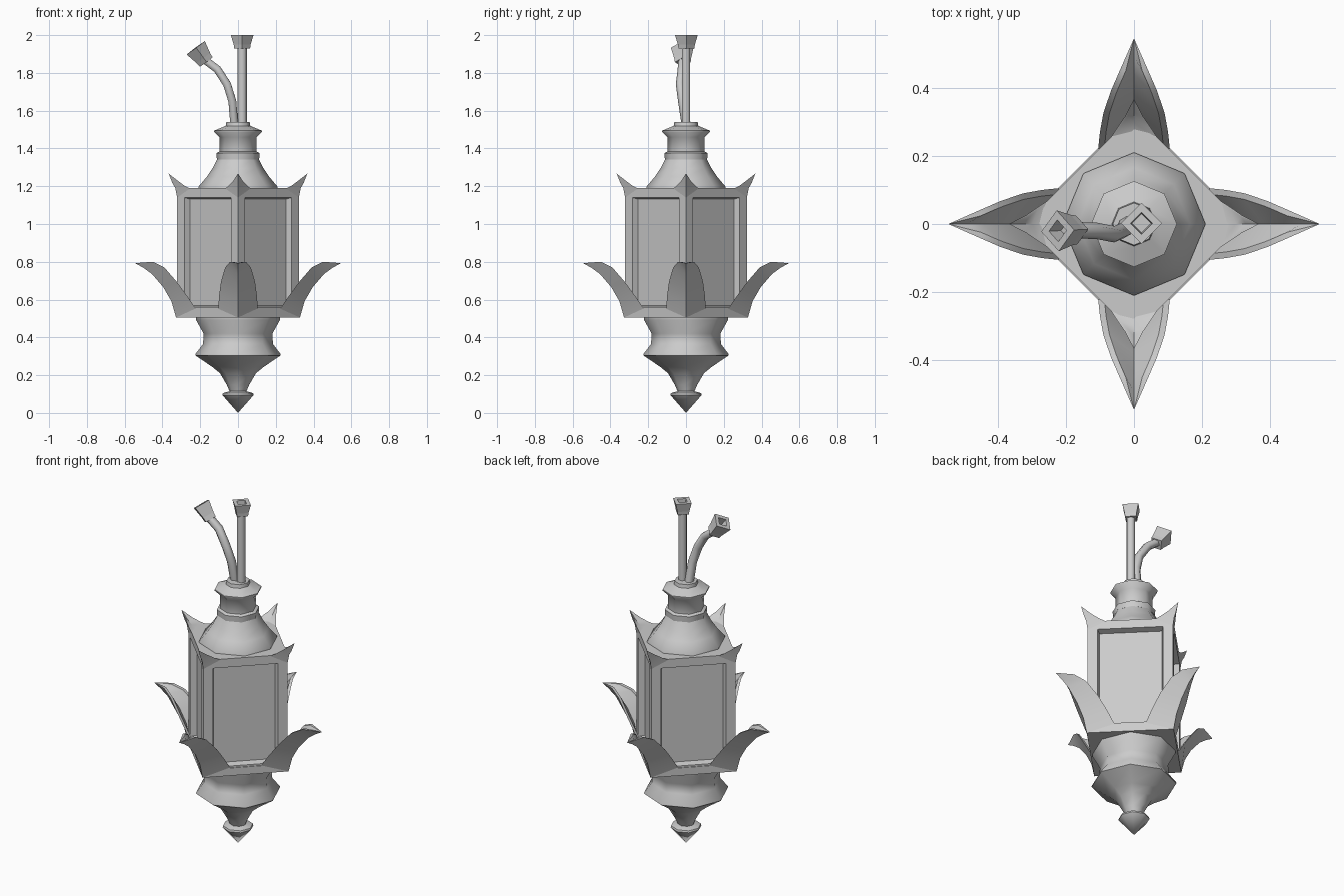
import bpy, bmesh
from math import pi, cos, sin, radians
from mathutils import Vector, Matrix

if "Cube" in bpy.data.objects:
    bpy.data.objects.remove(bpy.data.objects["Cube"])


def finish(name, bm, smooth=None):
    bmesh.ops.remove_doubles(bm, verts=bm.verts, dist=1e-5)
    bmesh.ops.recalc_face_normals(bm, faces=bm.faces)
    me = bpy.data.meshes.new(name)
    bm.to_mesh(me)
    bm.free()
    ob = bpy.data.objects.new(name, me)
    bpy.context.collection.objects.link(ob)
    if smooth:
        bpy.ops.object.select_all(action='DESELECT')
        ob.select_set(True)
        bpy.context.view_layer.objects.active = ob
        bpy.ops.object.shade_smooth_by_angle(angle=radians(smooth))
    return ob


def bridge(bm, rings):
    for a, b in zip(rings, rings[1:]):
        n = len(a)
        for i in range(n):
            bm.faces.new((a[i], a[(i + 1) % n], b[(i + 1) % n], b[i]))


def lathe(name, profile, sides, matrix=Matrix(), smooth=None):
    bm = bmesh.new()
    rings = [[bm.verts.new(matrix @ Vector((r * cos(2 * pi * i / sides),
                                            r * sin(2 * pi * i / sides), z)))
              for i in range(sides)] for r, z in profile]
    bridge(bm, rings)
    bmesh.ops.dissolve_degenerate(bm, dist=1e-6, edges=bm.edges)
    return finish(name, bm, smooth)


def corner_leaves(name, rows, tip, t):
    """Folded leaf on each of the four corners; row = edge, outer ridge, inner ridge."""
    for k in range(4):
        rot = Matrix.Rotation(k * pi / 2, 3, 'Z')
        bm = bmesh.new()
        rings = []
        for (ex, ey, ez), (ox, oz), (ix, iz) in rows:
            pts = [(ex, ey, ez), (ox, 0, oz), (ex, -ey, ez),
                   (ex, t - ey, ez), (ix, 0, iz), (ex, ey - t, ez)]
            rings.append([bm.verts.new(rot @ Vector(p)) for p in pts])
        bridge(bm, rings)
        top = bm.verts.new(rot @ Vector(tip))
        last = rings[-1]
        for i in range(6):
            bm.faces.new((last[i], last[(i + 1) % 6], top))
        finish(f"{name}_{k + 1}", bm, 35)


def tube(name, points, radius):
    cu = bpy.data.curves.new(name, 'CURVE')
    cu.dimensions = '3D'
    cu.bevel_depth = radius
    cu.bevel_resolution = 1
    sp = cu.splines.new('POLY')
    sp.points.add(len(points) - 1)
    for p, co in zip(sp.points, points):
        p.co = (*co, 1)
    sp.use_smooth = True
    bpy.context.collection.objects.link(bpy.data.objects.new(name, cu))


# Lower turned pendant
lathe("pendant", [(0, 0), (.083, .095), (.08, .105), (.045, .115), (.06, .15),
                  (.095, .21), (.135, .243), (.226, .305), (.226, .311),
                  (.185, .365), (.182, .42), (.222, .492), (.222, .507), (0, .507)],
      8, smooth=50)

# Square lamp body with recessed panels, corners on the axes
body = bmesh.new()
R, Z0, Z1 = .322, .52, 1.19
rings = [[body.verts.new((R * cos(i * pi / 2), R * sin(i * pi / 2), z)) for i in range(4)]
         for z in (Z0, Z1)]
bridge(body, rings)
sides = list(body.faces)
body.faces.new(rings[0])
body.faces.new(rings[1])
bmesh.ops.recalc_face_normals(body, faces=body.faces)
bmesh.ops.inset_individual(body, faces=sides, thickness=.075)
for f in sides:
    for v in f.verts:
        v.co.z = 1.14 if v.co.z > .9 else .56
bmesh.ops.inset_individual(body, faces=sides, thickness=.012, depth=-.035)
finish("lamp_body", body)

# Bottom frame
lathe("base_frame", [(0, .505), (.328, .505), (.328, .55), (.29, .55), (.27, .53), (0, .53)], 4)

# Big outward-curling leaves
corner_leaves("leaf", [
    ((.222, .105, .55), (.328, .505), (.31, .53)),
    ((.27, .100, .62), (.352, .59), (.335, .61)),
    ((.325, .090, .695), (.395, .665), (.378, .685)),
    ((.39, .068, .77), (.455, .735), (.44, .755)),
    ((.45, .042, .80), (.50, .768), (.49, .782)),
], (.545, 0, .793), .018)

# Small upswept points at the top corners
corner_leaves("corner_point", [
    ((.255, .067, 1.188), (.322, 1.14), (.27, 1.188)),
    ((.282, .050, 1.202), (.332, 1.19), (.298, 1.195)),
    ((.315, .027, 1.226), (.348, 1.218), (.328, 1.222)),
], (.367, 0, 1.267), .006)

# Roof, collar, neck and cap
lathe("roof", [(0, 1.18), (.21, 1.18), (.21, 1.197), (.165, 1.25), (.135, 1.295),
               (.11, 1.345), (0, 1.345)], 8, smooth=50)
lathe("collar", [(0, 1.342), (.112, 1.342), (.114, 1.375), (.1, 1.383), (0, 1.383)], 8, smooth=50)
lathe("neck", [(0, 1.375), (.098, 1.375), (.098, 1.46), (.126, 1.487), (.126, 1.494),
               (.065, 1.52), (.062, 1.54), (0, 1.54)], 8, smooth=50)

# Cables with open square-ended connectors
tube("straight_cable", [(.022, 0, 1.53), (.022, 0, 1.95)], .025)
tube("bent_cable", [(-.02, 0, 1.53), (-.03, -.018, 1.65), (-.058, -.03, 1.74),
                    (-.11, -.02, 1.82), (-.18, -.018, 1.872)], .024)
plug = [(0, 0), (.042, 0), (.045, .02), (.06, .07), (.032, .07), (.028, .03), (0, .03)]
lathe("straight_connector", plug, 4, Matrix.Translation((.022, .002, 1.93)))
aim = Vector((-.058, -.003, .079)).to_track_quat('Z', 'Y').to_matrix().to_4x4()
lathe("bent_connector", [(r, z * 1.35) for r, z in plug], 4,
      Matrix.Translation((-.168, -.017, 1.857)) @ aim)
